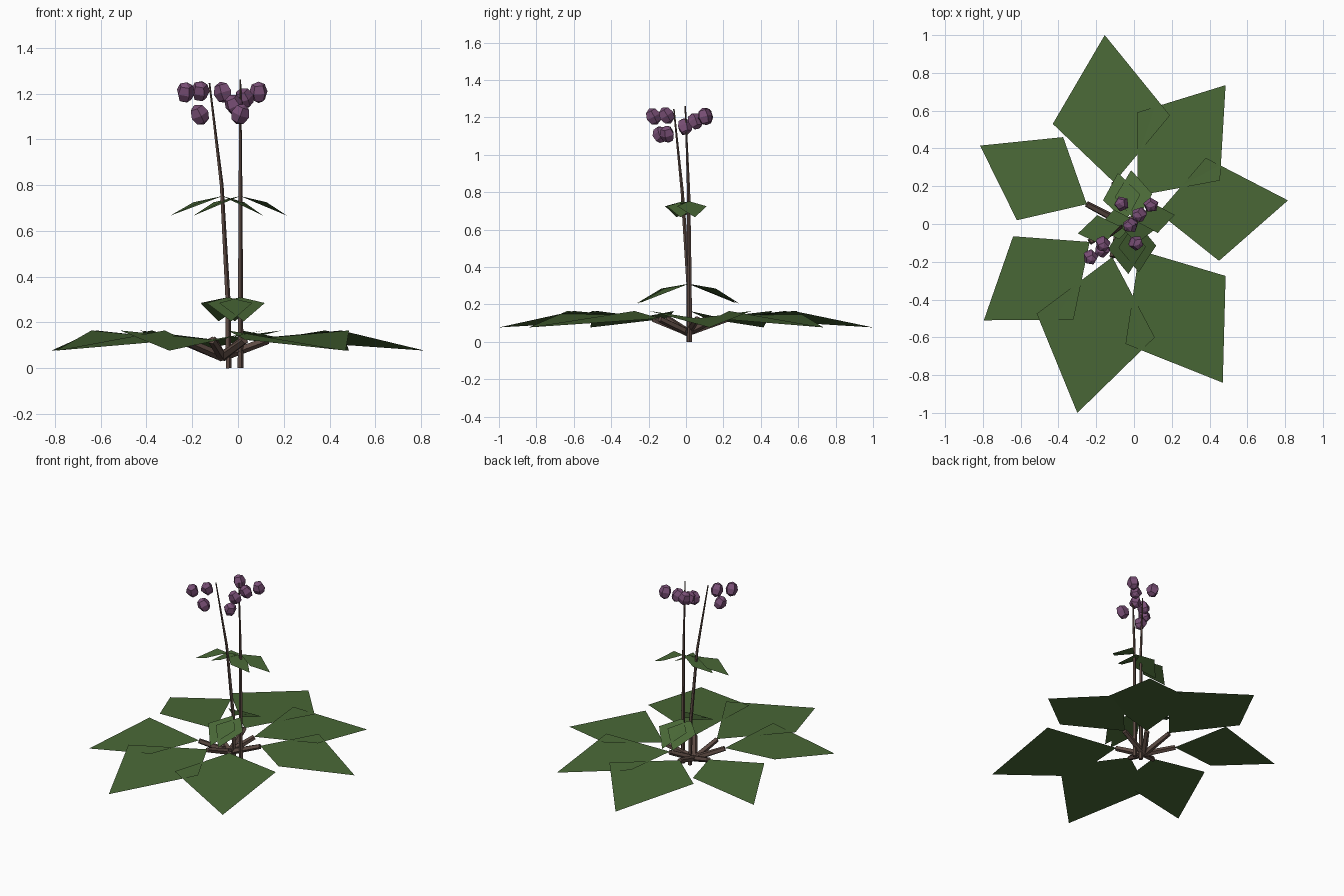
import bpy, bmesh, math, random
from mathutils import Vector, Euler

if "Cube" in bpy.data.objects:
    bpy.data.objects.remove(bpy.data.objects["Cube"])

random.seed(4)


def material(name, rgb):
    m = bpy.data.materials.new(name)
    m.diffuse_color = (*rgb, 1)
    m.use_nodes = True
    m.node_tree.nodes["Principled BSDF"].inputs["Base Color"].default_value = m.diffuse_color
    return m


GREEN = material("leaf green", (0.068, 0.14, 0.038))
BROWN = material("stem brown", (0.11, 0.07, 0.057))
PURPLE = material("bud purple", (0.19, 0.078, 0.18))


def finish(bm, name, mat):
    me = bpy.data.meshes.new(name)
    bm.to_mesh(me)
    bm.free()
    me.materials.append(mat)
    ob = bpy.data.objects.new(name, me)
    bpy.context.collection.objects.link(ob)
    return ob


def tube(name, pts, radii, sides=5):
    bm = bmesh.new()
    pts = [Vector(p) for p in pts]
    rings = []
    for i, p in enumerate(pts):
        d = pts[min(i + 1, len(pts) - 1)] - pts[max(i - 1, 0)]
        q = Vector((0, 0, 1)).rotation_difference(d)
        rings.append([bm.verts.new(p + q @ Vector((math.cos(a), math.sin(a), 0)) * radii[i])
                      for a in [2 * math.pi * k / sides for k in range(sides)]])
    for a, b in zip(rings, rings[1:]):
        for k in range(sides):
            n = (k + 1) % sides
            bm.faces.new((a[k], a[n], b[n], b[k]))
    bm.faces.new(rings[0][::-1])
    bm.faces.new(rings[-1])
    finish(bm, name, BROWN)


def blade(name, base, left, right, tip):
    # one kite-shaped quad, its sides raised above the midrib
    bm = bmesh.new()
    bm.faces.new([bm.verts.new(p) for p in (base, right, tip, left)])
    finish(bm, name, GREEN)


# Ground rosette: base, left, right, tip of each leaf in plan
rosette = [
    ((-.105, .22), (-.43, .53), (.19, .575), (-.155, 1.0)),
    ((.02, .15), (.015, .59), (.455, .23), (.485, .735)),
    ((.13, .06), (.38, .35), (.45, -.195), (.815, .125)),
    ((.03, -.14), (.485, -.275), (-.045, -.635), (.47, -.84)),
    ((-.115, -.175), (.11, -.6), (-.515, -.475), (-.30, -1.0)),
    ((-.235, -.095), (-.32, -.505), (-.64, -.065), (-.795, -.51)),
    ((-.25, .105), (-.62, .02), (-.375, .46), (-.815, .415)),
]
heart = Vector((-.07, .01, .05))
for i, (b, l, r, t) in enumerate(rosette):
    blade(f"rosette_leaf_{i}", (*b, .125), (*l, .165), (*r, .165), (*t, .077))
    tube(f"leaf_stalk_{i}", [heart, (*b, .122)], [.021, .017])

# Two tall tapering stems
tube("stem_right", [(.01, .02, 0), (.01, .018, .4), (.01, .014, .8), (.01, -.004, 1.26)],
     [.014, .0115, .009, .004])
tube("stem_left", [(-.042, .017, 0), (-.045, .014, .3), (-.072, -.02, .8), (-.125, -.065, 1.245)],
     [.014, .012, .009, .004])


def stem_leaf(name, base, tip, half, mid_z):
    b, t = Vector(base), Vector(tip)
    d = t - b
    side = Vector((-d.y, d.x, 0)).normalized() * half
    m = b + d * .5
    m.z = mid_z
    blade(name, b, m + side, m - side, t)


# Lower pair on each stem, along y; upper pair along x
lower = [((.01, .015), (.025, -.255)), ((.01, .015), (-.015, .285)),
         ((-.045, .012), (-.03, -.265)), ((-.045, .012), (-.085, .27))]
upper = [((.01, .015), (.215, .048)), ((.01, .015), (-.195, -.02)),
         ((-.068, -.015), (-.297, -.05)), ((-.068, -.015), (.11, -.03))]
for i, (b, t) in enumerate(lower):
    stem_leaf(f"lower_stem_leaf_{i}", (*b, .31), (*t, .205), .1, .285)
for i, (b, t) in enumerate(upper):
    stem_leaf(f"upper_stem_leaf_{i}", (*b, .752), (*t, .666), .08, .725)

# Faceted flower buds round the stem tops
buds = [(-.23, -.175, 1.205), (-.165, -.105, 1.21), (-.168, -.138, 1.108), (-.065, .107, 1.205),
        (-.018, -.007, 1.15), (.028, .05, 1.18), (.01, -.10, 1.11), (.09, .10, 1.205)]
for i, p in enumerate(buds):
    bm = bmesh.new()
    bmesh.ops.create_uvsphere(bm, u_segments=5, v_segments=4, radius=.042)
    bmesh.ops.scale(bm, vec=(1, 1, 1.15), verts=bm.verts)
    ob = finish(bm, f"bud_{i}", PURPLE)
    ob.location = p
    ob.rotation_euler = Euler((random.uniform(-.5, .5), random.uniform(-.5, .5), random.uniform(0, 6)))
